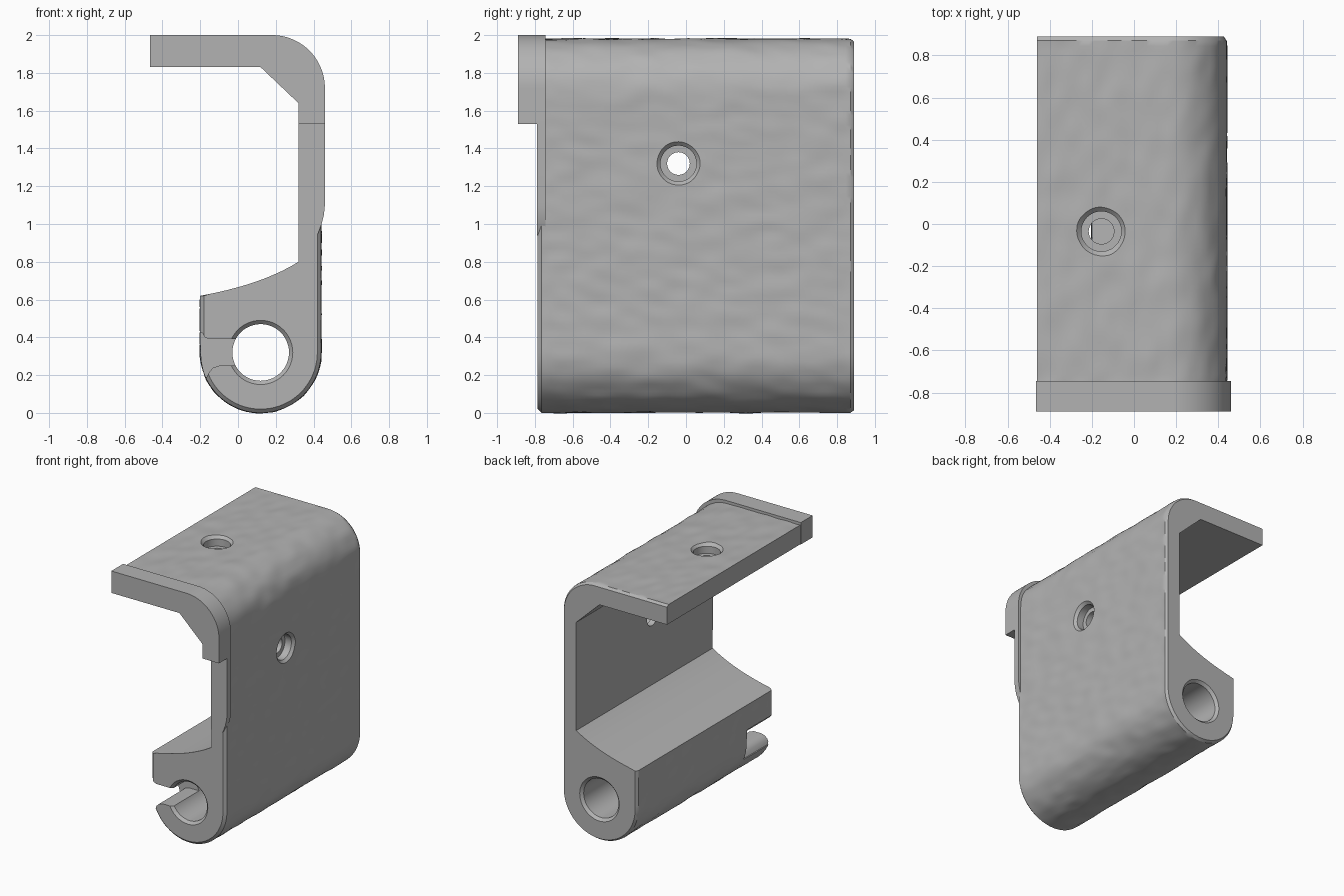
import bpy, bmesh, math
from mathutils import Vector, Matrix, noise

cube = bpy.data.objects.get("Cube")
if cube:
    bpy.data.objects.remove(cube, do_unlink=True)

grey = bpy.data.materials.new("matte grey")
grey.use_nodes = True
GREY = (0.45, 0.45, 0.45, 1)
grey.diffuse_color = GREY
grey.node_tree.nodes["Principled BSDF"].inputs["Base Color"].default_value = GREY


def make(name, bm):
    bmesh.ops.recalc_face_normals(bm, faces=bm.faces)
    mesh = bpy.data.meshes.new(name)
    bm.to_mesh(mesh)
    bm.free()
    mesh.materials.append(grey)
    obj = bpy.data.objects.new(name, mesh)
    bpy.context.collection.objects.link(obj)
    return obj


def activate(obj):
    bpy.ops.object.select_all(action='DESELECT')
    obj.select_set(True)
    bpy.context.view_layer.objects.active = obj


def arc(cx, cz, r, a0, a1, n):
    angles = [math.radians(a0 + (a1 - a0) * i / n) for i in range(n + 1)]
    return [Vector((cx + r * math.cos(a), cz + r * math.sin(a))) for a in angles]


def skin(bm, rings, closed_ends=True):
    """Bridge equal rings of points into a tube with capped ends."""
    loops = [[bm.verts.new(p) for p in ring] for ring in rings]
    n = len(loops[0])
    for a, b in zip(loops, loops[1:]):
        for i in range(n):
            j = (i + 1) % n
            bm.faces.new((a[i], a[j], b[j], b[i]))
    bm.faces.new(loops[0])
    bm.faces.new(loops[-1])


def prism(name, points, y0, y1):
    bm = bmesh.new()
    skin(bm, [[(p[0], y, p[1]) for p in points] for y in (y0, y1)])
    return make(name, bm)


def lathe(name, profile, axis, loc, sides=48):
    """Turned solid; profile holds (radius, distance along axis)."""
    bm = bmesh.new()
    turn = Vector((0, 0, 1)).rotation_difference(Vector(axis)).to_matrix()
    rings = []
    for r, t in profile:
        circle = arc(0, 0, r, 0, 360, sides)[:-1]
        rings.append([turn @ Vector((p.x, p.y, t)) + Vector(loc) for p in circle])
    skin(bm, rings)
    return make(name, bm)


def resample(points, step):
    out = []
    for a, b in zip(points, points[1:]):
        n = max(1, round((b - a).length / step))
        out += [a.lerp(b, i / n) for i in range(n)]
    return out + [points[-1]]


# Body: hammered outer skin and plain inner skin, swept front to back
FRONT, BACK, EDGE, STEP = -0.785, 0.89, 0.02, 0.025
outer = resample([Vector((-0.46, 1.98))] + arc(0.16, 1.70, 0.28, 90, 0, 16)
                 + arc(0.12, 0.32, 0.32, 0, -180, 40) + [Vector((-0.2, 0.62))], STEP)
c0, c1, c2 = Vector((-0.2, 0.62)), Vector((0.13, 0.68)), Vector((0.32, 0.80))
saddle = [c0.lerp(c1, t / 14).lerp(c1.lerp(c2, t / 14), t / 14) for t in range(1, 15)]
inner = saddle + [Vector(p) for p in ((0.32, 1.64), (0.12, 1.83), (-0.46, 1.83))]

normals = []
for i in range(len(outer)):
    d = outer[min(i + 1, len(outer) - 1)] - outer[max(i - 1, 0)]
    normals.append(Vector((-d.y, d.x)).normalized())
normals[0] = Vector((0, 1))


def body_ring(y, inset, rough):
    ring = []
    for i, (p, n) in enumerate(zip(outer, normals)):
        bump = 0
        if rough and 0 < i < len(outer) - 1:
            bump = 0.006 * noise.noise(Vector((p.x * 13, y * 7 + p.y * 2, p.y * 13)))
        q = p + n * (bump - inset)
        ring.append((q.x, y, q.y))
    return ring + [(p.x, y, p.y) for p in inner]


rows = round((BACK - FRONT - 2 * EDGE) / STEP)
rings = [body_ring(FRONT, EDGE, False)]
for k in range(rows + 1):
    y = FRONT + EDGE + (BACK - FRONT - 2 * EDGE) * k / rows
    rings.append(body_ring(y, 0, 0 < k < rows))
rings.append(body_ring(BACK, EDGE * 0.7, False))
bm = bmesh.new()
skin(bm, rings)
body = make("bracket_body", bm)

# Pin bore with chamfered mouths, counterbored screw holes and hook slot
bore = [(0.21, FRONT - 0.04), (0.15, FRONT + 0.02), (0.15, BACK - 0.02), (0.21, BACK + 0.04)]
screw = [(0.06, -0.3), (0.06, -0.075), (0.095, -0.075), (0.095, -0.02), (0.135, 0.02)]
slot = [(-0.3, 0.44), (-0.19, 0.425), (-0.175, 0.4), (-0.15, 0.39), (0.06, 0.39), (0.06, 0.25),
        (-0.1, 0.25), (-0.13, 0.24), (-0.15, 0.22), (-0.165, 0.19), (-0.3, 0.17)]
cutters = [
    lathe("bore_cutter", bore, (0, 1, 0), (0.12, 0, 0.32)),
    lathe("top_hole_cutter", screw, (0, 0, 1), (-0.155, -0.035, 1.98)),
    lathe("side_hole_cutter", screw, (1, 0, 0), (0.44, -0.04, 1.32)),
    prism("slot_cutter", slot, -0.9, -0.46),
]
activate(body)
for cutter in cutters:
    cutter.hide_render = True
    mod = body.modifiers.new("cut", 'BOOLEAN')
    mod.operation = 'DIFFERENCE'
    mod.solver = 'EXACT'
    mod.object = cutter
    bpy.ops.object.modifier_apply(modifier=mod.name)
    bpy.data.objects.remove(cutter, do_unlink=True)

# Front flange around the upper corner
flange = prism("front_flange", [(-0.465, 2.0)] + arc(0.18, 1.72, 0.28, 90, 0, 24)
               + [(0.46, 1.53), (0.32, 1.53), (0.32, 1.64), (0.12, 1.83), (-0.465, 1.83)],
               -0.89, -0.745)

# Thin collar that blends the flange into the side wall
collar = prism("side_collar", [(0.32, 1.54), (0.46, 1.54), (0.46, 1.1), (0.455, 1.05),
                               (0.443, 1.0), (0.42, 0.94), (0.32, 0.94)], -0.79, -0.745)

for obj in (body, flange, collar):
    activate(obj)
    bpy.ops.object.shade_smooth_by_angle(angle=math.radians(32))
